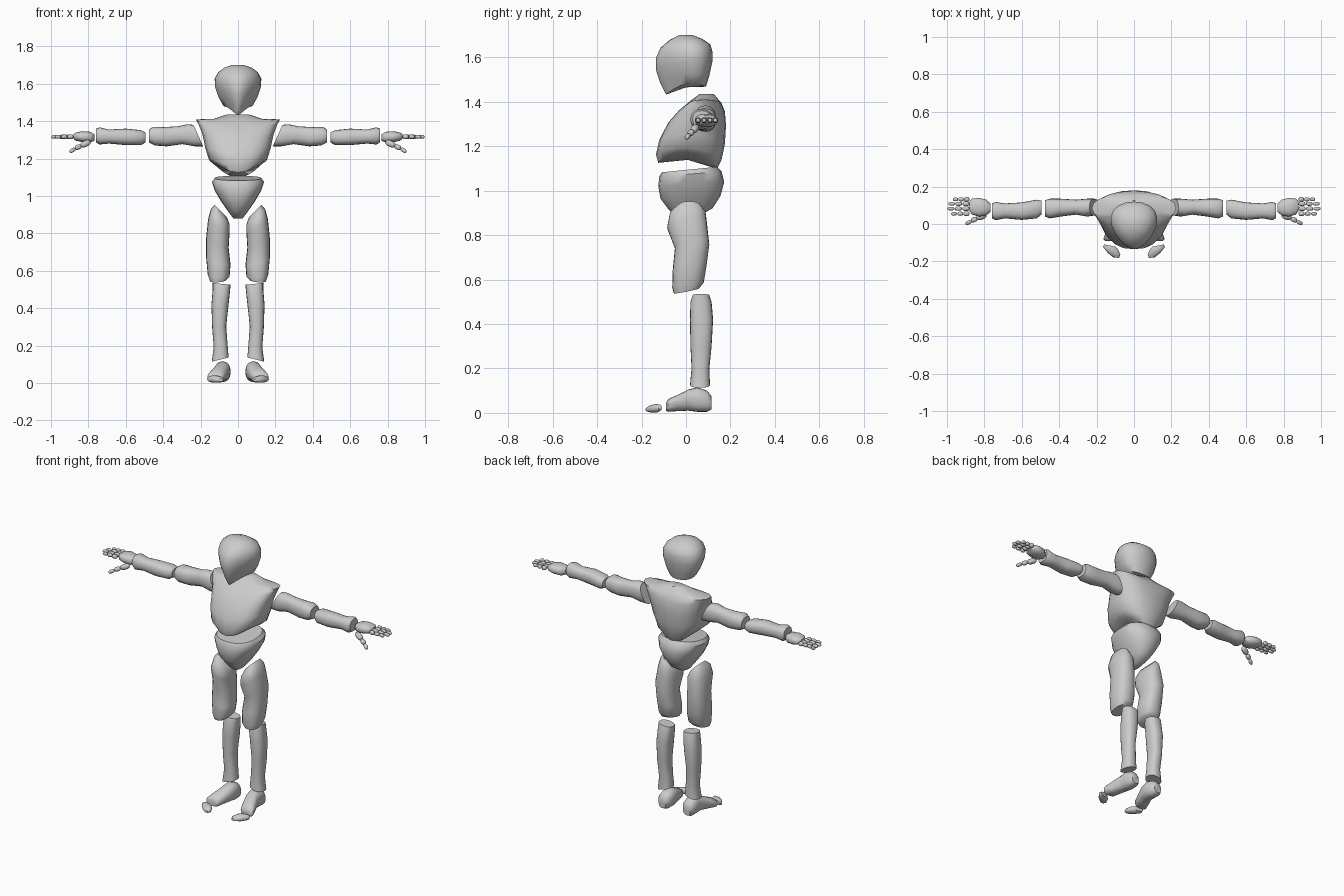
import bpy
import bmesh
import math
from mathutils import Vector

default_cube = bpy.data.objects.get("Cube")
if default_cube:
    bpy.data.objects.remove(default_cube, do_unlink=True)

# One plain grey for the whole figure
grey = bpy.data.materials.new("light_grey")
grey.use_nodes = True
colour = (0.6, 0.6, 0.6, 1)
grey.diffuse_color = colour
grey.node_tree.nodes["Principled BSDF"].inputs["Base Color"].default_value = colour


def signed_power(value, power):
    return math.copysign(abs(value) ** power, value)


def mix(pair, t):
    return pair[0] * (1 - t) + pair[1] * t


def finish(name, bm, angle=50):
    """Turn a bmesh into a smooth shaded object."""
    bmesh.ops.recalc_face_normals(bm, faces=bm.faces[:])
    mesh = bpy.data.meshes.new(name)
    bm.to_mesh(mesh)
    bm.free()
    mesh.materials.append(grey)
    obj = bpy.data.objects.new(name, mesh)
    bpy.context.collection.objects.link(obj)
    bpy.ops.object.select_all(action="DESELECT")
    obj.select_set(True)
    bpy.context.view_layer.objects.active = obj
    bpy.ops.object.shade_smooth_by_angle(angle=math.radians(angle))
    return obj


def loft(name, axis, sections, mirror=1, slant_u=(0, 0), slant_v=(0, 0),
         arch=(0, 0), taper=(0, 0), square=0.85, sides=20):
    """Skin rings given as (position, u_min, u_max, v_min, v_max).

    The paired settings fade from the first ring to the last."""
    bm = bmesh.new()
    rings = []
    for index, (along, u_min, u_max, v_min, v_max) in enumerate(sections):
        t = index / (len(sections) - 1)
        ring = []
        for step in range(sides):
            angle = math.tau * step / sides
            c = signed_power(math.cos(angle), square)
            s = signed_power(math.sin(angle), square)
            du = c * (u_max - u_min) / 2 * (1 + mix(taper, t) * s)
            dv = s * (v_max - v_min) / 2
            u, v = (u_min + u_max) / 2 + du, (v_min + v_max) / 2 + dv
            w = along + mix(slant_u, t) * du + mix(slant_v, t) * dv + mix(arch, t) * c * c
            x, y, z = {"z": (u, v, w), "x": (w, u, v), "y": (u, w, v)}[axis]
            ring.append(bm.verts.new((x * mirror, y, z)))
        rings.append(ring)
    for lower, upper in zip(rings, rings[1:]):
        for i in range(sides):
            j = (i + 1) % sides
            bm.faces.new((lower[i], lower[j], upper[j], upper[i]))
    # Close both ends with a fan
    for ring in (rings[0], rings[-1]):
        centre = bm.verts.new(sum((v.co for v in ring), Vector()) / sides)
        for i in range(sides):
            bm.faces.new((ring[i], ring[(i + 1) % sides], centre))
    return finish(name, bm)


def bone(name, start, end, radius, mirror):
    """Small rounded segment between two points."""
    a, b = Vector(start), Vector(end)
    a.x, b.x = a.x * mirror, b.x * mirror
    bm = bmesh.new()
    bmesh.ops.create_uvsphere(bm, u_segments=10, v_segments=8, radius=1)
    turn = (b - a).to_track_quat("Z", "Y")
    for vert in bm.verts:
        p = vert.co
        local = Vector((signed_power(p.x, 0.9) * radius, signed_power(p.y, 0.9) * radius,
                        signed_power(p.z, 0.7) * (b - a).length / 2))
        vert.co = (a + b) / 2 + turn @ local
    return finish(name, bm)


# Head: narrow at the chin and face, round behind
loft("head", "z", [
    (1.45, -.07, .07, -.09, .09), (1.50, -.095, .095, -.115, .105),
    (1.56, -.115, .115, -.135, .118), (1.61, -.12, .12, -.135, .12),
    (1.65, -.105, .105, -.115, .11), (1.68, -.075, .075, -.075, .075),
    (1.70, -.03, .03, -.03, .03),
], slant_v=(.2, 0), arch=(.03, 0), taper=(.6, 0), square=1)

# Rib cage with wide shoulders and an arched lower rim
loft("chest", "z", [
    (1.112, -.11, .11, -.125, .14), (1.15, -.155, .155, -.135, .16),
    (1.22, -.175, .175, -.12, .175), (1.30, -.19, .19, -.08, .18),
    (1.36, -.21, .21, -.03, .175), (1.395, -.225, .225, .01, .16),
    (1.405, -.13, .13, .02, .15), (1.435, -.06, .06, .06, .125),
], arch=(.05, 0), slant_v=(-.1, .02))

# Pelvis: a wedge pointing down
loft("pelvis", "z", [
    (.88, -.025, .025, -.04, .05), (.92, -.055, .055, -.08, .12),
    (.97, -.09, .09, -.115, .155), (1.03, -.125, .125, -.125, .172),
    (1.075, -.14, .14, -.12, .16), (1.095, -.125, .125, -.11, .14),
], slant_v=(0, .1))

for side, m in (("left", 1), ("right", -1)):
    # Leg
    loft(side + "_thigh", "z", [
        (.55, .06, .15, -.055, .06), (.575, .045, .162, -.062, .08),
        (.65, .04, .17, -.06, .092), (.75, .05, .17, -.05, .105),
        (.84, .045, .16, -.085, .095), (.89, .045, .145, -.075, .09),
        (.92, .06, .125, -.04, .07),
    ], m, slant_u=(-.1, 1.0), slant_v=(.2, 0))
    loft(side + "_shin", "z", [
        (.125, .05, .14, .018, .108), (.2, .056, .13, .025, .105),
        (.3, .063, .138, .02, .115), (.42, .05, .142, .018, .122),
        (.5, .042, .135, .02, .115), (.53, .04, .135, .03, .105),
    ], m, slant_u=(-.25, .1))
    loft(side + "_foot", "y", [
        (.115, .06, .11, .015, .075), (.095, .045, .125, .005, .1),
        (.05, .04, .125, .005, .115), (.01, .045, .13, .01, .105),
        (-.04, .06, .15, .008, .08), (-.08, .075, .163, .005, .062),
        (-.09, .085, .155, .01, .045),
    ], m)
    loft(side + "_toes", "y", [
        (-.115, .1, .16, .01, .036), (-.13, .085, .165, .002, .04),
        (-.16, .073, .14, .002, .035), (-.18, .08, .11, .008, .022),
    ], m, slant_u=(.2, .1))

    # Arm
    loft(side + "_upper_arm", "x", [
        (.212, .045, .135, 1.265, 1.38), (.25, .04, .135, 1.265, 1.383),
        (.31, .05, .13, 1.277, 1.372), (.39, .04, .135, 1.265, 1.368),
        (.45, .03, .135, 1.27, 1.37), (.475, .04, .128, 1.285, 1.355),
    ], m, slant_v=(.45, 0))
    loft(side + "_forearm", "x", [
        (.495, .05, .125, 1.285, 1.34), (.52, .03, .13, 1.272, 1.352),
        (.6, .022, .115, 1.272, 1.36), (.69, .03, .11, 1.28, 1.355),
        (.74, .02, .118, 1.275, 1.367), (.758, .03, .11, 1.285, 1.36),
    ], m)
    loft(side + "_palm", "x", [
        (.768, .065, .11, 1.295, 1.33), (.79, .045, .13, 1.285, 1.343),
        (.83, .04, .14, 1.287, 1.346), (.865, .05, .135, 1.295, 1.34),
        (.88, .07, .12, 1.305, 1.33),
    ], m)

    # Thumb
    thumb = [(.79, .05, 1.29), (.84, .03, 1.268), (.87, .015, 1.253), (.9, .0, 1.235)]
    for i, (a, b) in enumerate(zip(thumb, thumb[1:])):
        bone(f"{side}_thumb_{i + 1}", a, b, .017 - i * .003, m)

    # Four fingers of three segments
    fingers = {"index": (.055, .98), "middle": (.082, 1.0), "ring": (.108, .995), "little": (.132, .97)}
    for finger, (y, tip) in fingers.items():
        length = (tip - .88) / 3
        for i in range(3):
            x = .88 + length * i
            bone(f"{side}_{finger}_finger_{i + 1}", (x, y, 1.318), (x + length * .95, y, 1.315),
                 .013 - i * .0015, m)
